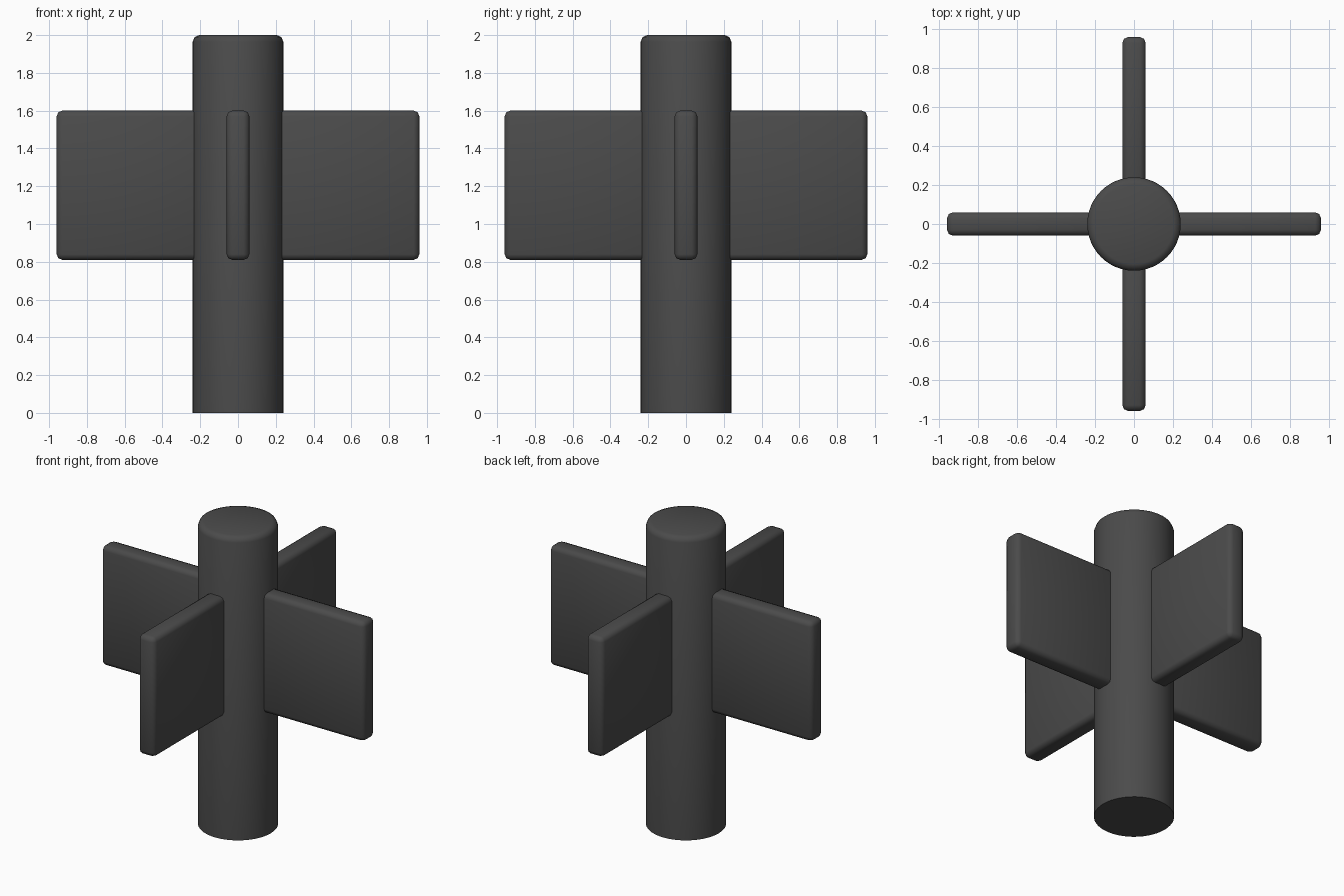
import bpy, bmesh, math
from mathutils import Matrix, Vector

if "Cube" in bpy.data.objects:
    bpy.data.objects.remove(bpy.data.objects["Cube"])

grey = bpy.data.materials.new("dark grey")
grey.diffuse_color = (0.07, 0.07, 0.07, 1)
grey.use_nodes = True
grey.node_tree.nodes["Principled BSDF"].inputs["Base Color"].default_value = grey.diffuse_color


def make_object(name, bm):
    mesh = bpy.data.meshes.new(name)
    bm.to_mesh(mesh)
    bm.free()
    mesh.materials.append(grey)
    ob = bpy.data.objects.new(name, mesh)
    bpy.context.collection.objects.link(ob)
    bpy.ops.object.select_all(action='DESELECT')
    ob.select_set(True)
    bpy.context.view_layer.objects.active = ob
    bpy.ops.object.shade_smooth_by_angle(angle=math.radians(50))
    return ob


# Central post with a chamfered top rim
bm = bmesh.new()
bmesh.ops.create_cone(bm, cap_ends=True, segments=48, radius1=0.24, radius2=0.24,
                      depth=2, matrix=Matrix.Translation((0, 0, 1)))
rim = [e for e in bm.edges if all(v.co.z > 1.99 for v in e.verts)]
bmesh.ops.bevel(bm, geom=rim, offset=0.035, segments=2, profile=0.5, affect='EDGES')
make_object("post", bm)

# Four fins around the post, with softened edges
for i, side in enumerate(("right", "back", "left", "front")):
    bm = bmesh.new()
    bmesh.ops.create_cube(bm, size=1)
    bmesh.ops.scale(bm, vec=Vector((0.86, 0.12, 0.79)), verts=bm.verts)
    bmesh.ops.translate(bm, vec=Vector((0.53, 0, 1.205)), verts=bm.verts)
    bmesh.ops.bevel(bm, geom=bm.edges[:], offset=0.03, segments=2, profile=0.5,
                    affect='EDGES')
    bmesh.ops.rotate(bm, cent=(0, 0, 0), matrix=Matrix.Rotation(i * math.pi / 2, 3, 'Z'),
                     verts=bm.verts)
    make_object(side + "_fin", bm)
